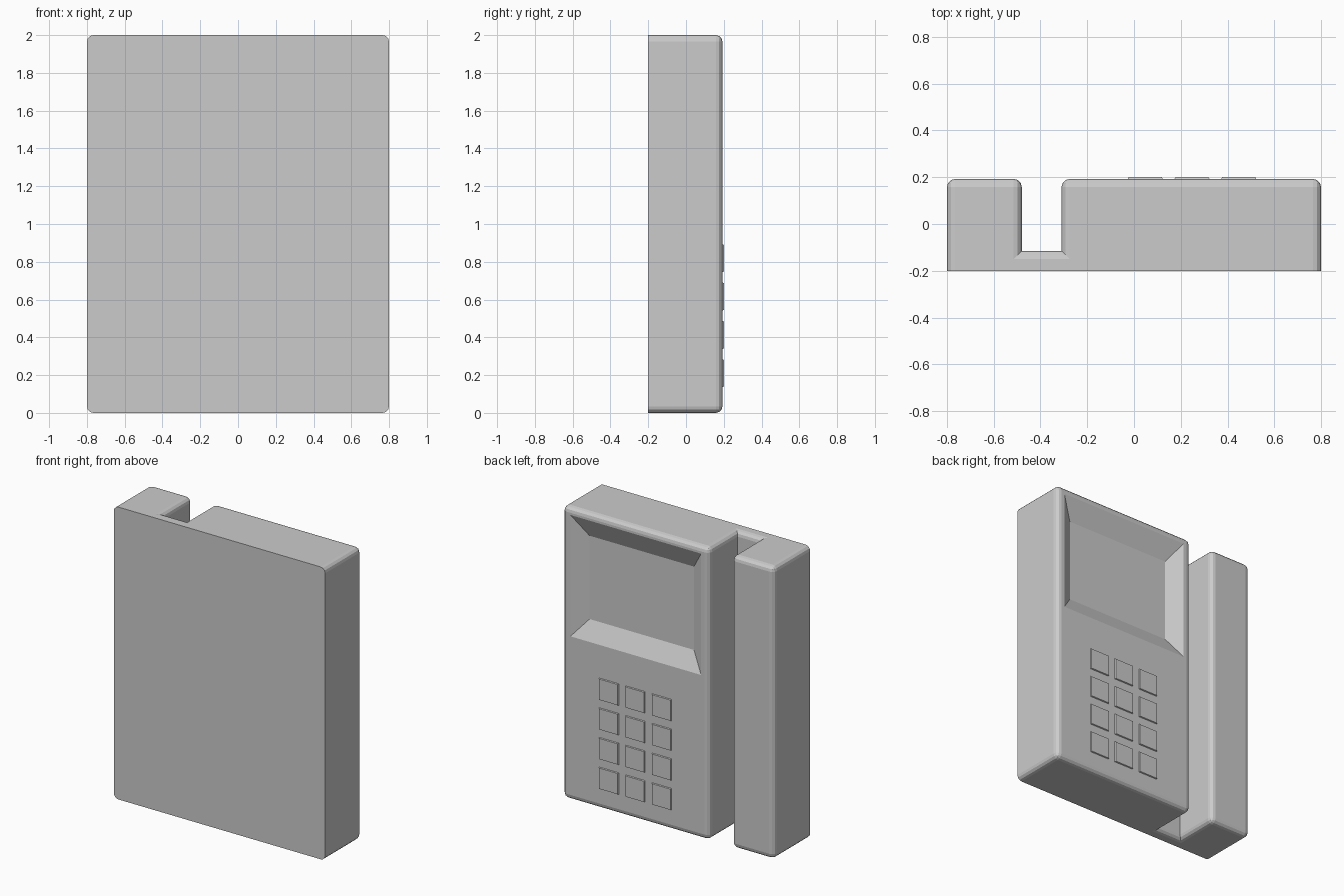
import bpy, bmesh
from mathutils import Vector

cube = bpy.data.objects.get("Cube")
if cube:
    bpy.data.objects.remove(cube, do_unlink=True)

# One plain grey plastic for everything
GREY = (0.6, 0.6, 0.6, 1)
plastic = bpy.data.materials.new("grey plastic")
plastic.use_nodes = True
plastic.diffuse_color = GREY
plastic.node_tree.nodes["Principled BSDF"].inputs["Base Color"].default_value = GREY

FRONT, BACK, HEIGHT = -0.2, 0.193, 2.0
SLOT_L, SLOT_R, SLOT_FLOOR = -0.31, -0.48, -0.115


def finish(bm, name):
    bmesh.ops.recalc_face_normals(bm, faces=bm.faces)
    mesh = bpy.data.meshes.new(name)
    bm.to_mesh(mesh)
    bm.free()
    mesh.materials.append(plastic)
    obj = bpy.data.objects.new(name, mesh)
    bpy.context.collection.objects.link(obj)
    return obj


def inset_to(bm, face, x0, x1, z0, z1, y):
    """Inset a rectangular face and snap the inner rectangle to given limits."""
    mid = face.calc_center_median()
    bmesh.ops.inset_individual(bm, faces=[face], thickness=0.02)
    for v in face.verts:
        v.co = Vector((x1 if v.co.x > mid.x else x0, y, z1 if v.co.z > mid.z else z0))


# Body: profile with the card slot, extruded upward
bm = bmesh.new()
profile = [(-0.8, FRONT), (0.8, FRONT), (0.8, BACK), (SLOT_L, BACK),
           (SLOT_L, SLOT_FLOOR), (SLOT_R, SLOT_FLOOR), (SLOT_R, BACK), (-0.8, BACK)]
base = bm.faces.new([bm.verts.new((x, y, 0)) for x, y in profile])
top = bmesh.ops.extrude_face_region(bm, geom=[base])["geom"]
bmesh.ops.translate(bm, vec=(0, 0, HEIGHT),
                    verts=[g for g in top if isinstance(g, bmesh.types.BMVert)])
bmesh.ops.recalc_face_normals(bm, faces=bm.faces)

# Round every edge except the flat front rim and the inner slot corners
rounded = [e for e in bm.edges if e.is_convex
           and not all(abs(v.co.y - FRONT) < 1e-4 for v in e.verts)]
bmesh.ops.bevel(bm, geom=rounded, offset=0.035, segments=3, profile=0.5,
                affect='EDGES', clamp_overlap=True)

# Screen recess with sloping sides, sunk into the wide back panel
bm.normal_update()
panel = max((f for f in bm.faces if f.normal.y > 0.99), key=lambda f: f.calc_area())
inset_to(bm, panel, -0.25, 0.74, 1.12, 1.95, BACK)
inset_to(bm, panel, -0.15, 0.64, 1.24, 1.81, BACK - 0.065)
finish(bm, "terminal_body")

# Keypad: three columns by four rows of shallow tapered keys
for row in range(4):
    for col in range(3):
        bm = bmesh.new()
        bmesh.ops.create_cube(bm, size=1)
        for v in bm.verts:
            outer = v.co.y > 0
            size = 0.142 if outer else 0.158
            v.co = Vector((0.248 + (col - 1) * 0.2 + v.co.x * size,
                           0.2 if outer else BACK - 0.01,
                           0.21 + row * 0.203 + v.co.z * size))
        finish(bm, f"key_row_{row + 1}_column_{col + 1}")
